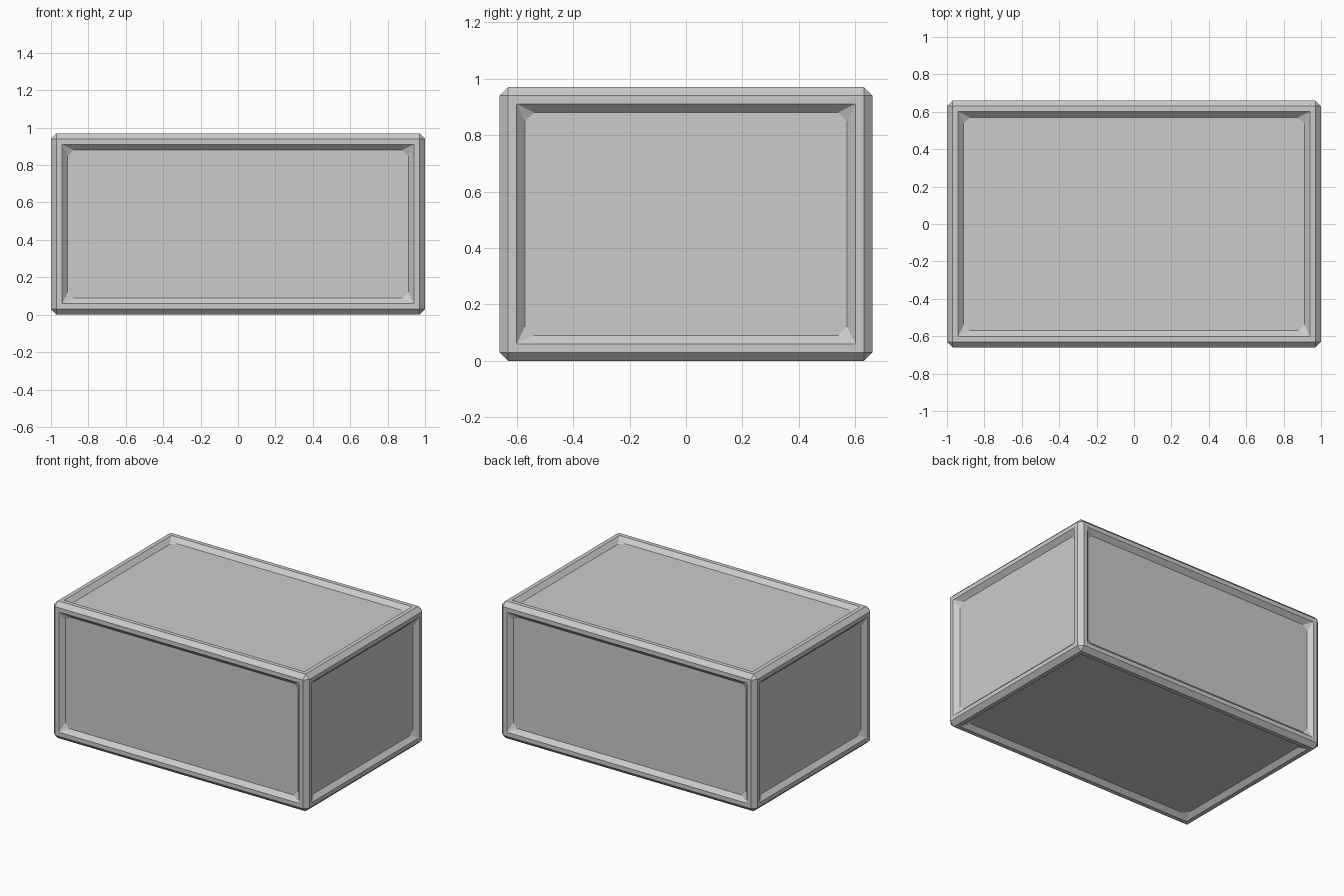
import bpy
import bmesh
from mathutils import Vector

old = bpy.data.objects.get("Cube")
if old:
    bpy.data.objects.remove(old, do_unlink=True)

SIZE = Vector((2.0, 1.32, 0.97))
CHAMFER = 0.03   # outer edge bevel
FRAME = 0.042    # flat border around each panel
RECESS = 0.03    # panel depth, with equally wide sloped walls
CORNER = 0.032   # cut on the panel floor corners

# Plain grey material
grey = bpy.data.materials.new("grey")
grey.use_nodes = True
colour = (0.6, 0.6, 0.6, 1.0)
grey.diffuse_color = colour
grey.node_tree.nodes["Principled BSDF"].inputs["Base Color"].default_value = colour


def sink_panel(bm, face):
    """Replace a rectangle by sloped walls and a floor with cut corners."""
    rim = list(face.verts)
    normal = face.normal.copy()
    bm.faces.remove(face)
    floor = []
    for i, v in enumerate(rim):
        to_prev = (rim[i - 1].co - v.co).normalized()
        to_next = (rim[(i + 1) % 4].co - v.co).normalized()
        base = v.co + (to_prev + to_next - normal) * RECESS
        floor.append((bm.verts.new(base + to_prev * CORNER),
                      bm.verts.new(base + to_next * CORNER)))
    for i, v in enumerate(rim):
        j = (i + 1) % 4
        bm.faces.new((v, floor[i][1], floor[i][0]))
        bm.faces.new((v, rim[j], floor[j][0], floor[i][1]))
    bm.faces.new([v for pair in floor for v in pair])


# Chamfered box body
bm = bmesh.new()
bmesh.ops.create_cube(bm, size=1.0)
bmesh.ops.scale(bm, vec=SIZE, verts=bm.verts)
bmesh.ops.translate(bm, vec=(0, 0, SIZE.z / 2), verts=bm.verts)
bmesh.ops.bevel(bm, geom=list(bm.edges), offset=CHAMFER, segments=1,
                affect='EDGES', profile=0.5)

# Recessed panel on each of the six sides
bm.normal_update()
sides = sorted(bm.faces, key=lambda f: f.calc_area())[-6:]
bmesh.ops.inset_individual(bm, faces=sides, thickness=FRAME, depth=0)
bm.normal_update()
for side in sides:
    sink_panel(bm, side)
bmesh.ops.recalc_face_normals(bm, faces=bm.faces)

mesh = bpy.data.meshes.new("panelled_crate")
bm.to_mesh(mesh)
bm.free()
mesh.materials.append(grey)
crate = bpy.data.objects.new("panelled_crate", mesh)
bpy.context.scene.collection.objects.link(crate)
